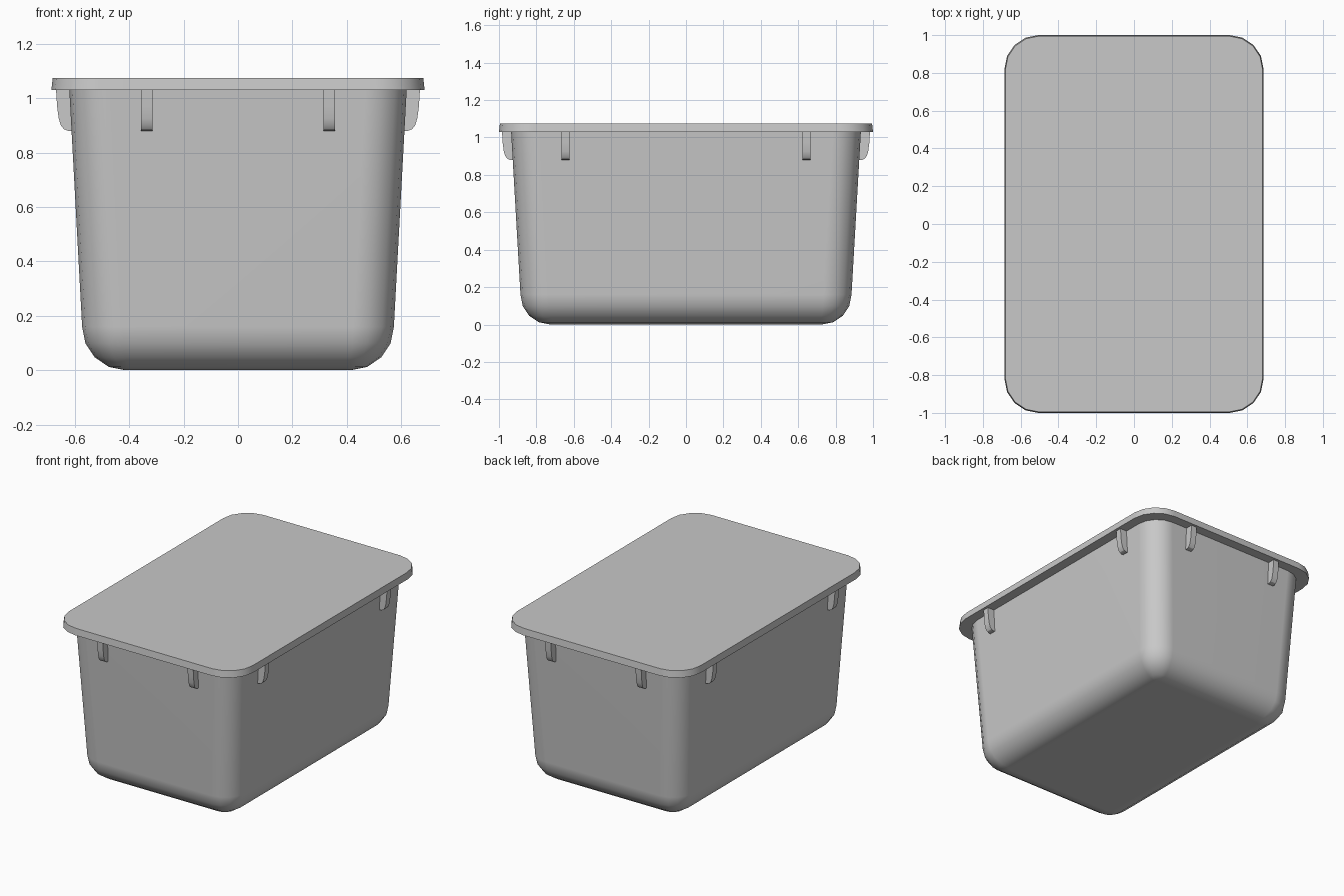
import bpy, bmesh
from math import sin, cos, pi, radians
from mathutils import Matrix

cube = bpy.data.objects.get("Cube")
if cube:
    bpy.data.objects.remove(cube)

# One grey plastic for everything
grey = bpy.data.materials.new("grey plastic")
grey.use_nodes = True
colour = (0.58, 0.58, 0.58, 1)
grey.diffuse_color = colour
grey.node_tree.nodes["Principled BSDF"].inputs["Base Color"].default_value = colour


def finish(name, bm):
    """Turn a bmesh into a named, smooth-shaded object."""
    bmesh.ops.recalc_face_normals(bm, faces=bm.faces)
    mesh = bpy.data.meshes.new(name)
    bm.to_mesh(mesh)
    bm.free()
    mesh.materials.append(grey)
    ob = bpy.data.objects.new(name, mesh)
    bpy.context.collection.objects.link(ob)
    bpy.ops.object.select_all(action='DESELECT')
    ob.select_set(True)
    bpy.context.view_layer.objects.active = ob
    bpy.ops.object.shade_smooth_by_angle(angle=radians(30))
    weighted = ob.modifiers.new("even shading", 'WEIGHTED_NORMAL')
    weighted.keep_sharp = True
    return ob


def rounded_ring(bm, hx, hy, r, z, steps=4):
    """Vertices of a rounded rectangle at height z."""
    ring = []
    for i, (sx, sy) in enumerate([(1, 1), (-1, 1), (-1, -1), (1, -1)]):
        for k in range(steps + 1):
            a = (i + k / steps) * pi / 2
            ring.append(bm.verts.new((sx * (hx - r) + r * cos(a),
                                      sy * (hy - r) + r * sin(a), z)))
    return ring


def loft(name, levels):
    """Skin a stack of (hx, hy, radius, z) rings and cap both ends."""
    bm = bmesh.new()
    rings = [rounded_ring(bm, *level) for level in levels]
    for low, high in zip(rings, rings[1:]):
        for i in range(len(low)):
            j = (i + 1) % len(low)
            bm.faces.new((low[i], low[j], high[j], high[i]))
    bm.faces.new(rings[0])
    bm.faces.new(rings[-1])
    return finish(name, bm)


# Tapered tub with a filleted floor, hollow inside
RIM_Z, FILLET, WALL = 1.03, 0.16, 0.02
outer = []
for k in range(5):
    a = pi / 2 * (1 - k / 4)
    inset = FILLET * (1 - cos(a))
    outer.append((0.573 - inset, 0.885 - inset, 0.15 - 0.8 * inset,
                  FILLET * (1 - sin(a))))
outer.append((0.62, 0.935, 0.15, RIM_Z))
inner = [(0.62 - WALL, 0.935 - WALL, 0.13, RIM_Z),
         (0.573 - WALL, 0.885 - WALL, 0.13, FILLET),
         (0.45, 0.76, 0.05, WALL)]
loft("tub", outer + inner)

# Flat overhanging lid
loft("lid", [(0.686, 1.0, 0.18, RIM_Z), (0.681, 0.995, 0.177, 1.075)])

# Curved clips hanging under the lid, two on every side
CLIP = [(-0.02, 1.035), (0.049, 1.035), (0.045, 0.97), (0.039, 0.925),
        (0.031, 0.9), (0.02, 0.886), (0.005, 0.88), (-0.02, 0.88)]


def clip(name, wall, offset, angle, width=0.042):
    bm = bmesh.new()
    face = bm.faces.new([bm.verts.new((wall + d, offset - width / 2, z))
                         for d, z in CLIP])
    side = bmesh.ops.extrude_face_region(bm, geom=[face])["geom"]
    bmesh.ops.translate(bm, vec=(0, width, 0),
                        verts=[v for v in side if isinstance(v, bmesh.types.BMVert)])
    bm.transform(Matrix.Rotation(angle, 4, 'Z'))
    finish(name, bm)


for i, side in enumerate(["left", "back", "right", "front"]):
    wall, spread = ((0.62, 0.645), (0.935, 0.335))[i % 2]
    for n, sign in enumerate((-1, 1), 1):
        clip(f"{side}_clip_{n}", wall, sign * spread, i * pi / 2)
